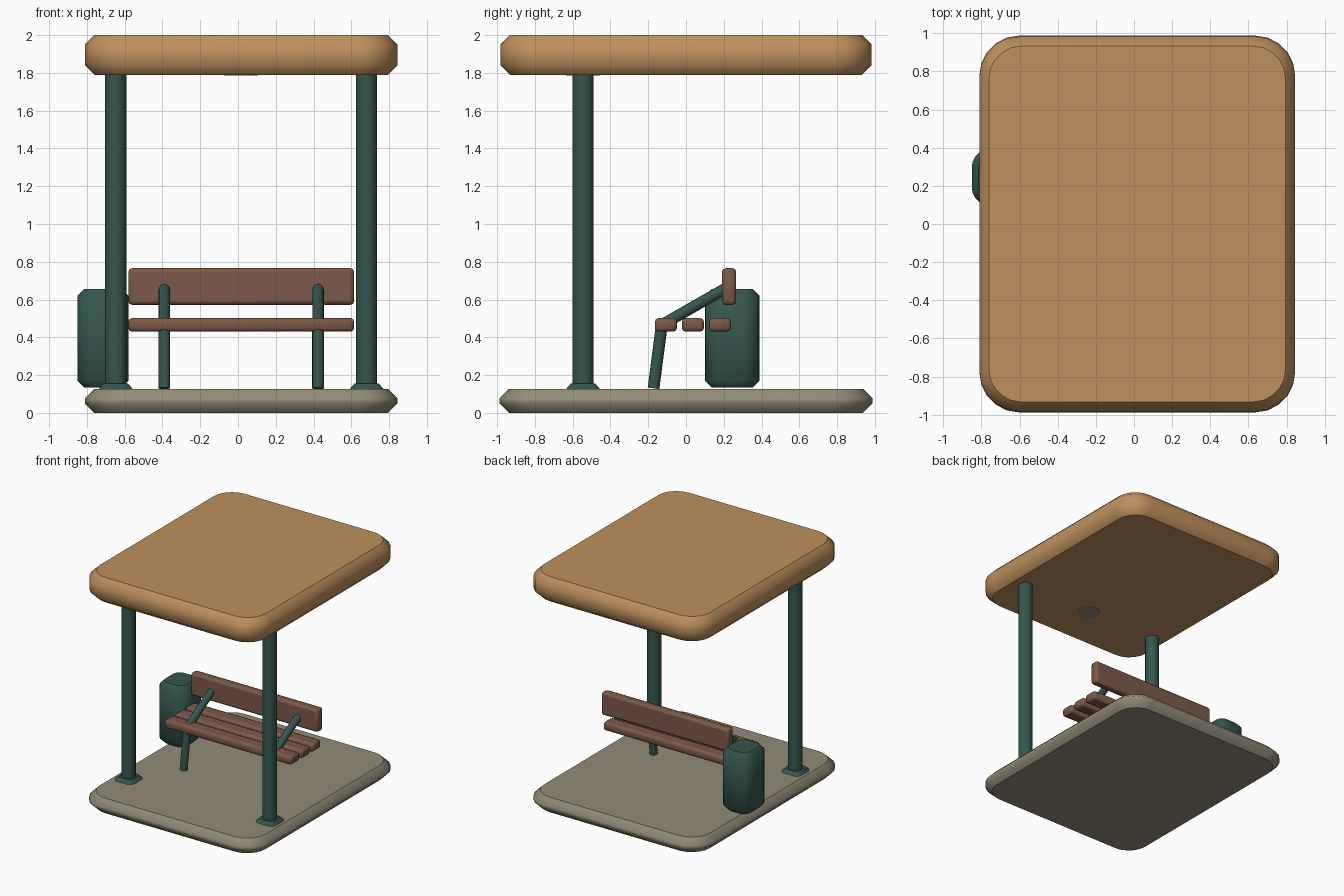
import bpy, bmesh, math
from mathutils import Vector

old = bpy.data.objects.get("Cube")
if old:
    bpy.data.objects.remove(old, do_unlink=True)

MID = 0.017  # centre line of the shelter; the bin sticks out on one side


def material(name, rgb):
    m = bpy.data.materials.new(name)
    m.use_nodes = True
    m.diffuse_color = (*rgb, 1)
    m.node_tree.nodes["Principled BSDF"].inputs["Base Color"].default_value = (*rgb, 1)
    return m


ROOF = material("tan roof", (0.52, 0.28, 0.11))
STONE = material("grey concrete", (0.29, 0.26, 0.185))
GREEN = material("dark green paint", (0.035, 0.095, 0.075))
WOOD = material("brown wood", (0.2, 0.1, 0.065))


def finish(bm, name, mat):
    bmesh.ops.recalc_face_normals(bm, faces=bm.faces)
    mesh = bpy.data.meshes.new(name)
    bm.to_mesh(mesh)
    bm.free()
    mesh.materials.append(mat)
    ob = bpy.data.objects.new(name, mesh)
    bpy.context.collection.objects.link(ob)
    return ob


def rounded_block(name, mat, centre, size, z0, z1, radius, chamfer, top_only=False):
    """Block with rounded upright corners and chamfered flat caps."""
    bm = bmesh.new()
    levels = [(z0, 0 if top_only else chamfer), (z0 + chamfer, 0),
              (z1 - chamfer, 0), (z1, chamfer)]
    if top_only:
        levels = [levels[0], levels[3]]
    rings = []
    for z, inset in levels:
        ring = []
        r = radius - inset * 0.8
        for sx, sy, start in ((1, 1, 0), (-1, 1, 90), (-1, -1, 180), (1, -1, 270)):
            for i in range(6):
                a = math.radians(start + 18 * i)
                x = centre[0] + sx * (size[0] / 2 - inset - r) + r * math.cos(a)
                y = centre[1] + sy * (size[1] / 2 - inset - r) + r * math.sin(a)
                ring.append(bm.verts.new((x, y, z)))
        rings.append(ring)
    n = len(rings[0])
    for low, high in zip(rings, rings[1:]):
        for i in range(n):
            j = (i + 1) % n
            bm.faces.new((low[i], low[j], high[j], high[i])).smooth = True
    bm.faces.new(rings[0])
    bm.faces.new(rings[-1])
    return finish(bm, name, mat)


def rod(name, mat, start, end, radius, sides=16):
    """Round bar between two points."""
    a, b = Vector(start), Vector(end)
    bm = bmesh.new()
    bmesh.ops.create_cone(bm, cap_ends=True, segments=sides, radius1=radius,
                          radius2=radius, depth=(b - a).length)
    for f in bm.faces:
        f.smooth = len(f.verts) == 4
    ob = finish(bm, name, mat)
    ob.rotation_euler = (b - a).to_track_quat('Z', 'Y').to_euler()
    ob.location = (a + b) / 2
    return ob


def plank(name, y0, y1, z0, z1, length=1.196):
    """Board with softened edges, running across the shelter."""
    bm = bmesh.new()
    bmesh.ops.create_cube(bm, size=1)
    bmesh.ops.scale(bm, vec=(length, y1 - y0, z1 - z0), verts=bm.verts)
    bmesh.ops.translate(bm, vec=(MID, (y0 + y1) / 2, (z0 + z1) / 2), verts=bm.verts)
    bmesh.ops.bevel(bm, geom=bm.edges[:], offset=0.02, segments=2, profile=0.5,
                    affect='EDGES')
    for f in bm.faces:
        f.smooth = f.calc_area() < 0.04
    return finish(bm, name, WOOD)


# Floor slab, roof and the round plate under the roof
rounded_block("floor_slab", STONE, (MID, 0), (1.655, 1.975), 0, 0.127, 0.21, 0.05)
rounded_block("roof", ROOF, (MID, 0), (1.655, 1.965), 1.79, 2.0, 0.21, 0.05)
rod("ceiling_lamp", STONE, (MID, -0.545, 1.786), (MID, -0.545, 1.8), 0.09, 24)

for side, word in ((-1, "right"), (1, "left")):
    # Posts with foot plates
    x = MID + side * 0.664
    rod(word + "_post", GREEN, (x, -0.545, 0.11), (x, -0.545, 1.8), 0.056)
    rounded_block(word + "_post_foot", GREEN, (x, -0.545), (0.19, 0.19),
                  0.12, 0.155, 0.05, 0.03, top_only=True)
    # Bench legs and slanted back supports
    x = MID + side * 0.407
    rod(word + "_bench_leg", GREEN, (x, -0.172, 0.13), (x, -0.127, 0.475), 0.031)
    rod(word + "_back_support", GREEN, (x, -0.13, 0.465), (x, 0.225, 0.668), 0.03)

# Bench boards
for i in range(3):
    y = -0.165 + i * 0.143
    plank("seat_slat_%d" % (i + 1), y, y + 0.117, 0.43, 0.502)
plank("backrest", 0.19, 0.266, 0.572, 0.766)

# Litter bin
rounded_block("litter_bin", GREEN, (-0.715, 0.245), (0.27, 0.29), 0.135, 0.655, 0.09, 0.035)
